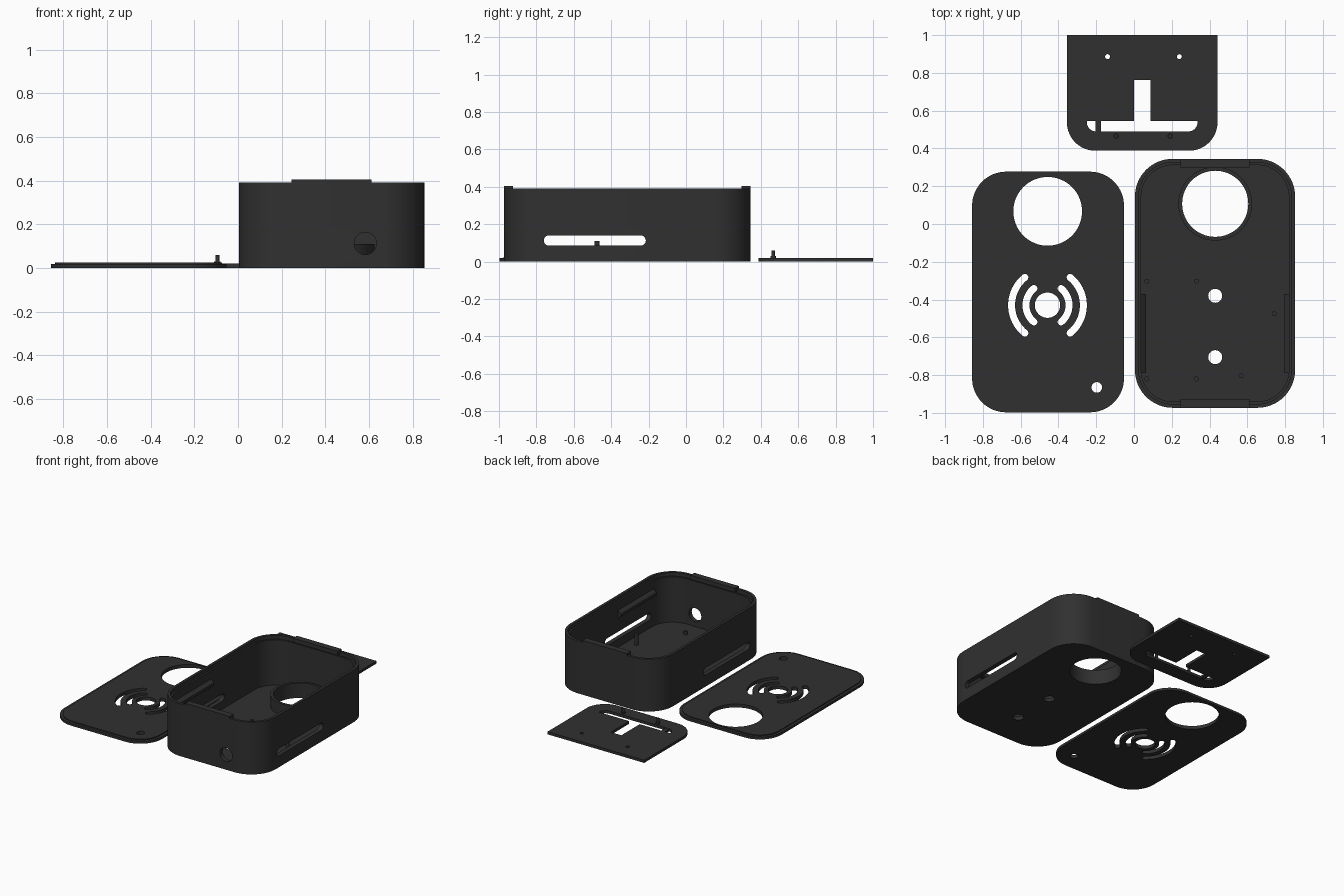
import bpy, bmesh, math
from mathutils import Matrix, Vector

if "Cube" in bpy.data.objects:
    bpy.data.objects.remove(bpy.data.objects["Cube"])

plastic = bpy.data.materials.new("dark grey plastic")
plastic.diffuse_color = (0.03, 0.03, 0.03, 1)
plastic.use_nodes = True
plastic.node_tree.nodes["Principled BSDF"].inputs["Base Color"].default_value = plastic.diffuse_color


def prism(name, pts, lo, hi, matrix=None):
    """Extrude a 2D outline from height lo to hi, optionally re-oriented."""
    bm = bmesh.new()
    face = bm.faces.new([bm.verts.new((x, y, lo)) for x, y in pts])
    top = bmesh.ops.extrude_face_region(bm, geom=[face])["geom"]
    bmesh.ops.translate(bm, vec=(0, 0, hi - lo),
                        verts=[v for v in top if isinstance(v, bmesh.types.BMVert)])
    if matrix:
        bm.transform(matrix)
    bmesh.ops.recalc_face_normals(bm, faces=bm.faces)
    me = bpy.data.meshes.new(name)
    bm.to_mesh(me)
    bm.free()
    me.materials.append(plastic)
    ob = bpy.data.objects.new(name, me)
    bpy.context.collection.objects.link(ob)
    return ob


def rounded(x0, x1, y0, y1, radii, seg=16):
    """Rectangle with radii for corners: right-top, left-top, left-bottom, right-bottom."""
    if not isinstance(radii, tuple):
        radii = (radii,) * 4
    pts = []
    for i, (x, y, sx, sy) in enumerate([(x1, y1, -1, -1), (x0, y1, 1, -1),
                                        (x0, y0, 1, 1), (x1, y0, -1, 1)]):
        r = radii[i]
        if r == 0:
            pts.append((x, y))
            continue
        for k in range(seg + 1):
            a = math.pi / 2 * (i + k / seg)
            pts.append((x + sx * r + r * math.cos(a), y + sy * r + r * math.sin(a)))
    return pts


def circle(x, y, r, n=32):
    return [(x + r * math.cos(2 * math.pi * k / n), y + r * math.sin(2 * math.pi * k / n))
            for k in range(n)]


def wave(cx, cy, r, w, mid, half=math.radians(51), n=20):
    """Curved slot of width 2w with round ends, around direction mid."""
    at = lambda rad, a: (cx + rad * math.cos(a), cy + rad * math.sin(a))
    pts = [at(r + w, mid - half + 2 * half * k / n) for k in range(n + 1)]
    for end, inner in ((mid + half, False), (mid - half, True)):
        ex, ey = at(r, end)
        start = end + (math.pi if inner else 0)
        pts += [(ex + w * math.cos(start + math.pi * k / 8),
                 ey + w * math.sin(start + math.pi * k / 8)) for k in range(1, 8)]
        if not inner:
            pts += [at(r - w, mid + half - 2 * half * k / n) for k in range(n + 1)]
    return pts


def boolean(ob, other, op="DIFFERENCE"):
    mod = ob.modifiers.new("cut", "BOOLEAN")
    mod.operation, mod.solver, mod.object = op, "EXACT", other
    bpy.context.view_layer.objects.active = ob
    bpy.ops.object.modifier_apply(modifier=mod.name)
    bpy.data.objects.remove(other)


def cut(ob, pts, lo, hi, matrix=None):
    boolean(ob, prism("cutter", pts, lo, hi, matrix), "DIFFERENCE")


def join(ob, pts, lo, hi, matrix=None):
    boolean(ob, prism("addition", pts, lo, hi, matrix), "UNION")


def smooth(ob):
    bpy.ops.object.select_all(action="DESELECT")
    ob.select_set(True)
    bpy.context.view_layer.objects.active = ob
    bpy.ops.object.shade_smooth_by_angle(angle=math.radians(30))


def pin(name, x, y, lo, hi, r=0.013):
    smooth(prism(name, circle(x, y, r, 20), lo, hi))


YZ = Matrix(((0, 0, 1, 0), (1, 0, 0, 0), (0, 1, 0, 0), (0, 0, 0, 1)))  # outline in y,z along x
XZ = Matrix(((1, 0, 0, 0), (0, 0, 1, 0), (0, 1, 0, 0), (0, 0, 0, 1)))  # outline in x,z along y

# Open case: shell, lid recess, camera ring
X0, X1, Y0, Y1, H, FLOOR = 0.005, 0.853, -0.973, 0.345, 0.39, 0.025


def inset(d):
    return rounded(X0 + d, X1 - d, Y0 + d, Y1 - d, 0.2 - d)


case = prism("case", inset(0), 0, H)
cut(case, inset(0.033), FLOOR, 1)
cut(case, inset(0.02), H - 0.028, 1)
join(case, circle(0.43, 0.107, 0.195, 64), 0.005, 0.11)
cut(case, circle(0.43, 0.107, 0.175, 64), -1, 1)
for y in (-0.38, -0.705):
    cut(case, circle(0.43, y, 0.037), -1, 1)
# slots through both side walls and round port in the front wall
cut(case, rounded(-0.76, -0.215, 0.085, 0.14, 0.0274, 8), -0.5, 1.5, YZ)
cut(case, circle(0.583, 0.112, 0.051, 40), -1.2, -0.9, XZ)
smooth(case)

# Snap tabs on the rim at both ends
for name, a, b in (("front_tab", Y0, Y0 + 0.047), ("back_tab", Y1 - 0.047, Y1)):
    prism(name, rounded(0.245, 0.612, a, b, 0), 0.375, 0.405)

# Wedge shaped rails inside the side walls
for name, x, s in (("left_rail", X0 + 0.028, 1), ("right_rail", X1 - 0.028, -1)):
    prism(name, [(x, 0.235), (x + s * 0.03, 0.26), (x + s * 0.03, 0.28), (x, 0.305)],
          -0.79, -0.37, XZ)

# Locating pins on the case floor
for i, (x, y, h) in enumerate([(0.068, -0.303, 0.05), (0.33, -0.303, 0.05),
                               (0.068, -0.82, 0.06), (0.33, -0.82, 0.06),
                               (0.567, -0.803, 0.05), (0.742, -0.475, 0.11)]):
    pin(f"case_pin_{i + 1}", x, y, FLOOR - 0.005, h)

# Lid with stepped edge, camera opening, sound wave grille
lid = prism("lid", rounded(-0.857, -0.053, -0.997, 0.277, 0.18), 0, 0.018)
join(lid, rounded(-0.837, -0.073, -0.977, 0.257, 0.16), 0.005, 0.025)
cut(lid, circle(-0.457, 0.067, 0.182, 64), -1, 1)
cut(lid, circle(-0.458, -0.43, 0.067, 40), -1, 1)
cut(lid, circle(-0.197, -0.865, 0.028), -1, 1)
for mid in (0, math.pi):
    for r in (0.114, 0.19):
        cut(lid, wave(-0.458, -0.43, r, 0.0185, mid), -1, 1)
smooth(lid)

# Mounting plate with T slot and screw holes
plate = prism("mounting_plate", rounded(-0.355, 0.442, 0.388, 1.0, (0, 0, 0.15, 0.15)), 0, 0.02)
cut(plate, rounded(-0.25, 0.337, 0.49, 0.545, (0, 0, 0.05, 0.05)), -1, 1)
cut(plate, rounded(0, 0.087, 0.52, 0.762, 0), -1, 1)
for x in (-0.14, 0.24):
    cut(plate, circle(x, 0.886, 0.013, 20), -1, 1)
smooth(plate)
prism("slot_bridge", rounded(-0.205, -0.175, 0.485, 0.55, 0), 0.002, 0.018)
for name, x in (("left", -0.094), ("right", 0.192)):
    pin(f"{name}_plate_post", x, 0.466, 0.01, 0.03, 0.015)
    pin(f"{name}_plate_pin", x, 0.466, 0.01, 0.06, 0.01)
